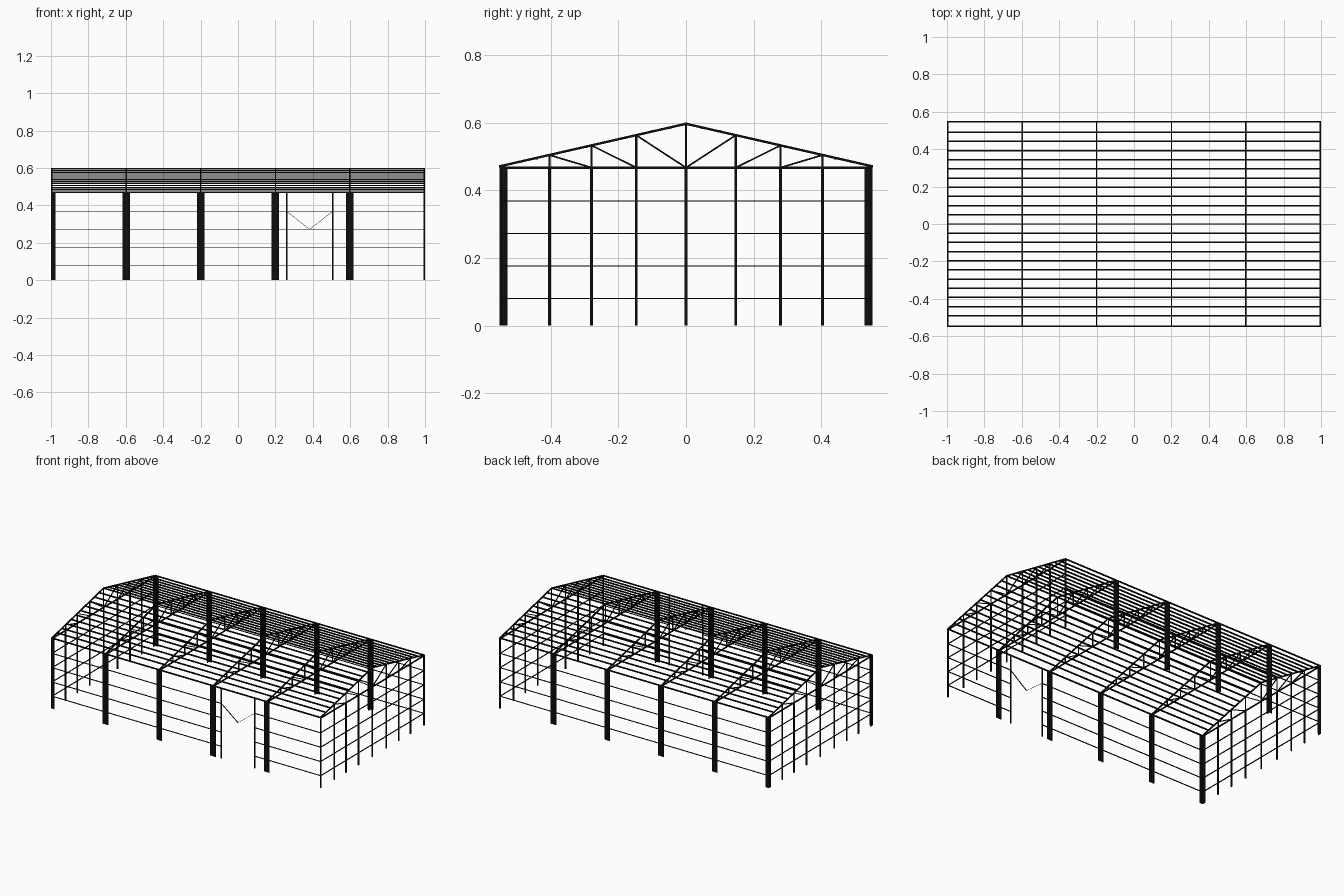
import bpy, bmesh
from mathutils import Vector, Matrix

if "Cube" in bpy.data.objects:
    bpy.data.objects.remove(bpy.data.objects["Cube"])

BAYS = [-0.996, -0.598, -0.2, 0.2, 0.598, 0.996]
POSTS = [0.147, 0.279, 0.403]
GIRTS = [0.081, 0.176, 0.272, 0.368]
CHORD_Z, HALF, EAVE, RIDGE = 0.467, 0.547, 0.471, 0.5965

black = bpy.data.materials.new("black_steel")
black.diffuse_color = (0.004, 0.004, 0.004, 1)
black.use_nodes = True
black.node_tree.nodes["Principled BSDF"].inputs["Base Color"].default_value = black.diffuse_color


def roof_z(y):
    return RIDGE - (RIDGE - EAVE) * abs(y) / HALF


def bar(bm, a, b, w, h):
    """Box bar from a to b: w sideways, h across."""
    a, b = Vector(a), Vector(b)
    d = (b - a).normalized()
    up = Vector((0, 0, 1)) if abs(d.z) < 0.99 else Vector((0, 1, 0))
    side = d.cross(up).normalized()
    top = side.cross(d)
    m = Matrix((side * w, top * h, d * (b - a).length)).transposed().to_4x4()
    m.translation = (a + b) / 2
    bmesh.ops.create_cube(bm, size=1, matrix=m)


def make(name, bars):
    bm = bmesh.new()
    for b in bars:
        bar(bm, *b)
    bmesh.ops.recalc_face_normals(bm, faces=bm.faces)
    me = bpy.data.meshes.new(name)
    bm.to_mesh(me)
    bm.free()
    me.materials.append(black)
    ob = bpy.data.objects.new(name, me)
    bpy.context.collection.objects.link(ob)
    return ob


# Main columns: T-section plates, L-section at the left corners
for i, x in enumerate(BAYS[:-1]):
    for s, side in ((-1, "front"), (1, "back")):
        fx, wx, fw = (-0.988, -0.998, 0.024) if i == 0 else (x, x, 0.04)
        make(f"column_{side}_{i}", [
            ((fx, s * 0.549, 0), (fx, s * 0.549, EAVE), fw, 0.004),
            ((wx, s * 0.539, 0), (wx, s * 0.539, EAVE), 0.004, 0.024)])

# Slim corner posts at the right end
for s, side in ((-1, "front"), (1, "back")):
    make(f"corner_post_{side}", [
        ((0.996, s * HALF, 0), (0.996, s * HALF, EAVE), 0.008, 0.008)])

# Roof trusses: chords, verticals and diagonals
for i, x in enumerate(BAYS):
    t = [((x, -HALF, CHORD_Z), (x, HALF, CHORD_Z), 0.007, 0.007),
         ((x, 0, CHORD_Z), (x, 0, RIDGE), 0.005, 0.005)]
    for s in (-1, 1):
        t.append(((x, s * 0.55, EAVE), (x, 0, RIDGE), 0.007, 0.007))
        for y, inner in zip(POSTS, [0] + POSTS[:-1]):
            top = (x, s * y, roof_z(y))
            t.append(((x, s * y, CHORD_Z), top, 0.006, 0.006))
            t.append((top, (x, s * inner, CHORD_Z), 0.005, 0.005))
    make(f"truss_{i}", t)

# Purlins along the roof, including ridge and eaves
rows = [k * 0.0491 for k in range(-10, 11)] + [-0.548, 0.548]
make("purlins", [((-1, y, roof_z(y)), (1, y, roof_z(y)), 0.008, 0.007) for y in rows])

# Gable posts and flat gable girts at both ends
for s, side in ((-1, "left"), (1, "right")):
    x = s * 0.996
    make(f"gable_posts_{side}",
         [((x, y, 0), (x, y, CHORD_Z), 0.008, 0.008)
          for y in [-p for p in POSTS] + [0] + POSTS])
    make(f"gable_girts_{side}",
         [((x, -HALF, z), (x, HALF, z), 0.007, 0.003) for z in GIRTS])

# Long wall girts, the front ones stopping at the door opening
J0, J1, Y = 0.26, 0.506, -HALF
make("back_girts", [((-0.998, HALF, z), (0.998, HALF, z), 0.007, 0.003) for z in GIRTS])
make("front_girts", [((a, Y, z), (b, Y, z), 0.007, 0.003)
                     for z in GIRTS for a, b in ((-0.998, J0), (J1, 0.998))])

# Door jambs and V brace
make("door_jambs", [((x, Y, 0), (x, Y, EAVE), 0.007, 0.007) for x in (J0, J1)])
mid = ((J0 + J1) / 2, Y, GIRTS[2])
make("door_brace", [((x, Y, GIRTS[3]), mid, 0.006, 0.002) for x in (J0, J1)])
